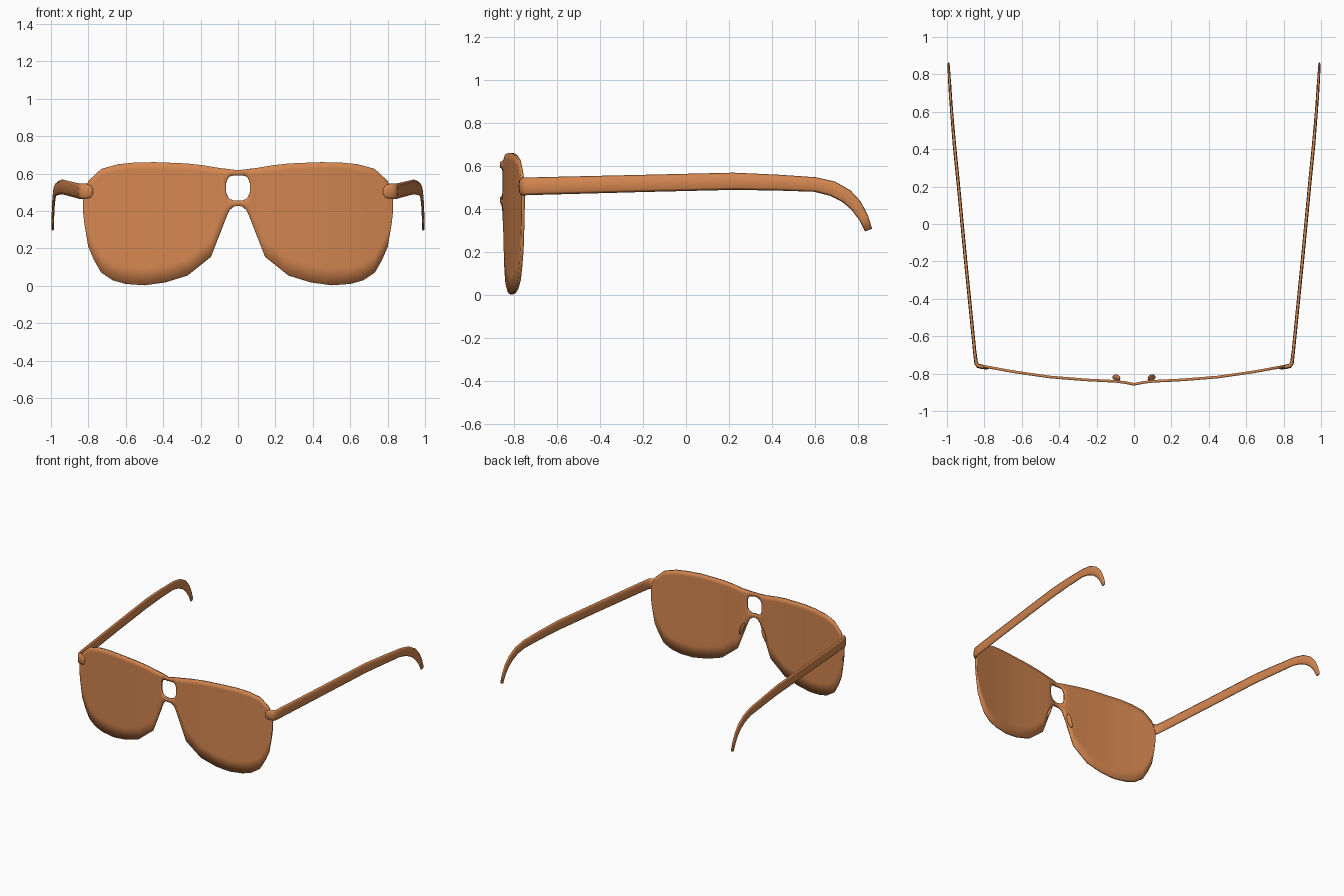
import bpy, bmesh, math
from mathutils import Vector

if "Cube" in bpy.data.objects:
    bpy.data.objects.remove(bpy.data.objects["Cube"])

mat = bpy.data.materials.new("amber_brown")
mat.diffuse_color = (0.66, 0.24, 0.08, 1)
mat.use_nodes = True
mat.node_tree.nodes["Principled BSDF"].inputs["Base Color"].default_value = mat.diffuse_color


def finish(name, bm):
    bmesh.ops.recalc_face_normals(bm, faces=bm.faces)
    me = bpy.data.meshes.new(name)
    bm.to_mesh(me)
    bm.free()
    me.polygons.foreach_set("use_smooth", [True] * len(me.polygons))
    me.materials.append(mat)
    ob = bpy.data.objects.new(name, me)
    bpy.context.collection.objects.link(ob)
    ob.modifiers.new("mirror", 'MIRROR')
    return ob


def lerp(curve, x):
    for (x0, y0), (x1, y1) in zip(curve, curve[1:]):
        if x <= x1:
            return y0 + (y1 - y0) * (x - x0) / (x1 - x0)
    return curve[-1][1]


# Lens shield curves, all as functions of x: wrap depth, top edge, bottom edge, bridge hole
WRAP = [(0, -.857), (.05, -.847), (.1, -.841), (.25, -.834), (.45, -.818),
        (.65, -.789), (.85, -.752)]
TOP = [(0, .618), (.1, .63), (.19, .645), (.28, .655), (.45, .661), (.55, .659),
       (.64, .65), (.73, .625), (.8, .56), (.828, .47)]
BOTTOM = [(0, .428), (.025, .423), (.045, .405), (.06, .375), (.1, .27), (.145, .155),
          (.27, .055), (.39, .018), (.5, .003), (.6, .01), (.67, .03), (.73, .07),
          (.77, .14), (.8, .21), (.82, .33), (.828, .4)]
HOLE_LOW = [(0, .455), (.03, .457), (.052, .468), (.064, .50)]
HOLE_HIGH = [(0, .591), (.03, .59), (.052, .582), (.064, .55)]
EDGE = .064
columns = [0, .025, .045, .055, EDGE, .08, .1, .12, .145, .19, .23, .27, .33, .39, .45, .5,
           .55, .6, .64, .67, .7, .73, .77, .8, .82, .828]

bm = bmesh.new()
grid = []
for x in columns:
    t, b = lerp(TOP, x), lerp(BOTTOM, x)
    if x <= EDGE:
        low, high = lerp(HOLE_LOW, x), lerp(HOLE_HIGH, x)
        zs = [b, (b + low) / 2, low, high, (high + t) / 2, t]
    else:
        h = t - b
        zs = [b, b + min(.09, .25 * h), b + .62 * h, t - .2 * h, t - min(.035, .1 * h), t]
    grid.append([bm.verts.new((x, lerp(WRAP, x), z)) for z in zs])
for i, (a, b) in enumerate(zip(grid, grid[1:])):
    for k in range(5):
        if k == 2 and columns[i + 1] <= EDGE:
            continue                      # opening above the nose
        bm.faces.new((a[k], b[k], b[k + 1], a[k + 1]))
lens = finish("lens_shield", bm)
s = lens.modifiers.new("thickness", 'SOLIDIFY')
s.thickness = 0.014
s.offset = 0

# Temple arms: oval section swept around the hinge corner, back and down over the ear
# each station: x, y, z, half height, half thickness
path = [(.776, -.769, .505, .020, .005), (.786, -.768, .505, .036, .010),
        (.81, -.764, .505, .042, .012), (.834, -.758, .505, .042, .012),
        (.844, -.745, .505, .041, .010), (.852, -.68, .507, .041, .009),
        (.9, -.2, .519, .040, .009), (.94, .22, .529, .040, .009),
        (.96, .42, .523, .037, .009), (.975, .6, .514, .034, .008),
        (.981, .68, .495, .035, .008), (.985, .745, .460, .033, .008),
        (.988, .79, .416, .029, .007), (.99, .825, .36, .023, .007),
        (.991, .848, .302, .018, .006)]
bm = bmesh.new()
N = 8
rings = []
pts = [Vector(p[:3]) for p in path]
for i, p in enumerate(path):
    t = (pts[min(i + 1, len(pts) - 1)] - pts[max(i - 1, 0)]).normalized()
    side = t.cross(Vector((0, 0, 1))).normalized()
    up = side.cross(t)
    rings.append([bm.verts.new(pts[i] + up * p[3] * math.sin(a) + side * p[4] * math.cos(a))
                  for a in (2 * math.pi * k / N for k in range(N))])
for a, b in zip(rings, rings[1:]):
    for k in range(N):
        bm.faces.new((a[k], a[(k + 1) % N], b[(k + 1) % N], b[k]))
bm.faces.new(rings[0])
bm.faces.new(rings[-1])
finish("temple_arms", bm)

# Nose pads: slim tilted ovals behind the lower bridge
bm = bmesh.new()
bmesh.ops.create_uvsphere(bm, u_segments=12, v_segments=8, radius=1)
for v in bm.verts:
    x, y, z = v.co.x * .011, v.co.y * .017, v.co.z * .05
    v.co = (.094 + x - z * .36, -.822 + y + x * .5, .33 + z)
finish("nose_pads", bm)
